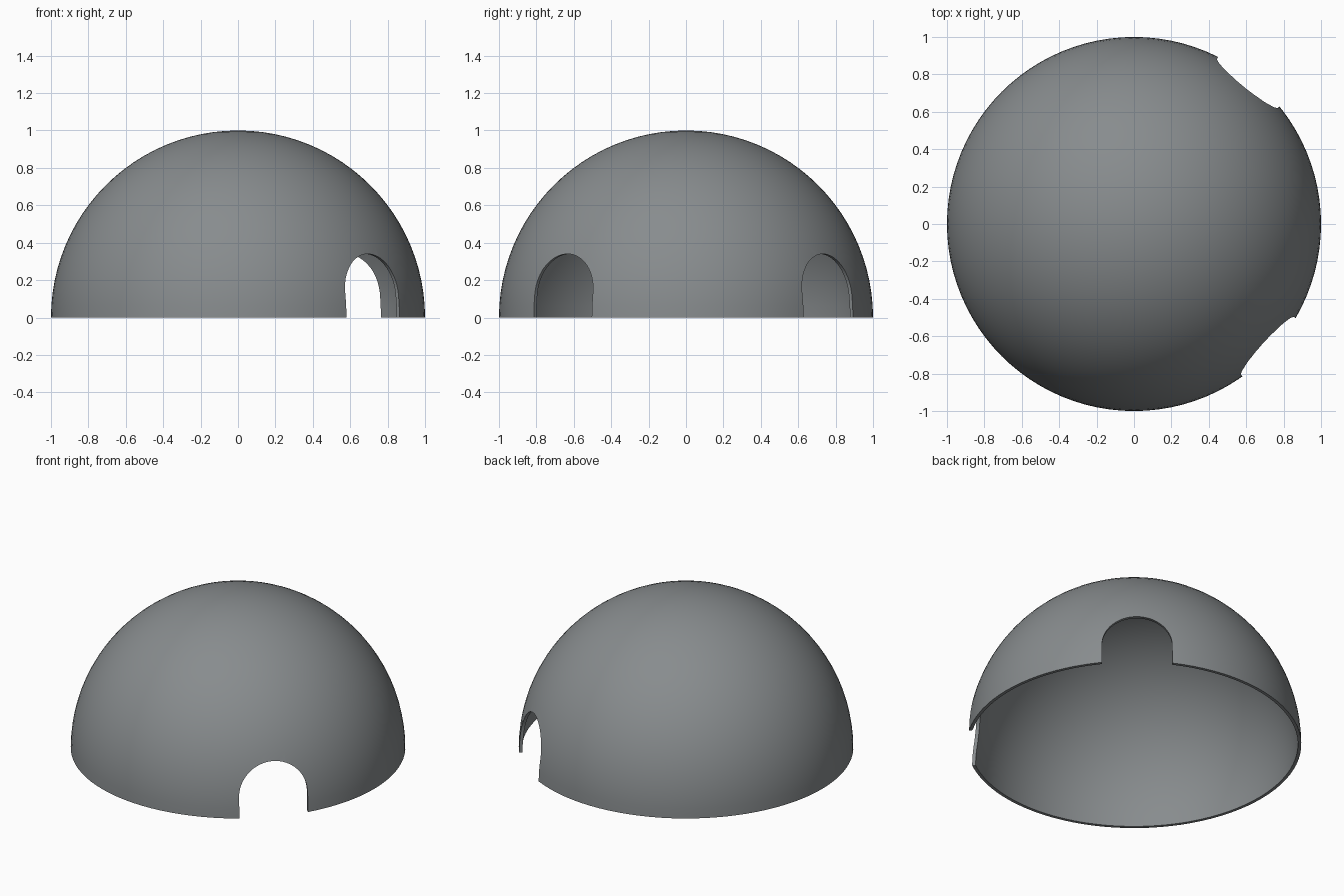
import bpy, bmesh, math
from mathutils import Matrix, Vector

if "Cube" in bpy.data.objects:
    bpy.data.objects.remove(bpy.data.objects["Cube"])

OUTER, THICK = 1.0, 0.02
SEGMENTS, RINGS = 96, 24
DOOR_R, DOOR_STRAIGHT = 0.21, 0.13

grey = bpy.data.materials.new("slate_grey")
grey.diffuse_color = (0.245, 0.262, 0.27, 1)
grey.use_nodes = True
grey.node_tree.nodes["Principled BSDF"].inputs["Base Color"].default_value = grey.diffuse_color


def make_object(name, bm):
    bmesh.ops.recalc_face_normals(bm, faces=bm.faces)
    mesh = bpy.data.meshes.new(name)
    bm.to_mesh(mesh)
    bm.free()
    obj = bpy.data.objects.new(name, mesh)
    bpy.context.collection.objects.link(obj)
    mesh.materials.append(grey)
    return obj


def make_dome():
    """Hollow half sphere: outer and inner arcs revolved, joined by a flat rim."""
    bm = bmesh.new()
    bases = []
    for r in (OUTER, OUTER - THICK):
        rings = []
        for i in range(RINGS):
            a = math.pi / 2 * i / RINGS
            rings.append([bm.verts.new((r * math.cos(a) * math.cos(t), r * math.cos(a) * math.sin(t), r * math.sin(a)))
                          for t in (math.tau * k / SEGMENTS for k in range(SEGMENTS))])
        pole = bm.verts.new((0, 0, r))
        for k in range(SEGMENTS):
            n = (k + 1) % SEGMENTS
            for lo, hi in zip(rings, rings[1:]):
                bm.faces.new((lo[k], lo[n], hi[n], hi[k]))
            bm.faces.new((rings[-1][k], rings[-1][n], pole))
        bases.append(rings[0])
    for k in range(SEGMENTS):
        n = (k + 1) % SEGMENTS
        bm.faces.new((bases[0][k], bases[1][k], bases[1][n], bases[0][n]))
    return make_object("dome_shell", bm)


def make_door_cutter(name, angle):
    """Round-topped doorway prism pointing outwards along the given angle."""
    bm = bmesh.new()
    outline = [(-DOOR_R, -0.1)]
    for i in range(33):
        a = math.pi * (1 - i / 32)
        outline.append((DOOR_R * math.cos(a), DOOR_STRAIGHT + DOOR_R * math.sin(a)))
    outline.append((DOOR_R, -0.1))
    face = bm.faces.new([bm.verts.new((0.6, y, z)) for y, z in outline])
    ext = bmesh.ops.extrude_face_region(bm, geom=[face])
    bmesh.ops.translate(bm, vec=Vector((0.6, 0, 0)),
                        verts=[v for v in ext["geom"] if isinstance(v, bmesh.types.BMVert)])
    bm.transform(Matrix.Rotation(math.radians(angle), 4, "Z"))
    cutter = make_object(name, bm)
    cutter.hide_render = True
    return cutter


dome = make_dome()
bpy.context.view_layer.objects.active = dome
dome.select_set(True)

# Two doorways cut through the shell
for name, angle in (("front_doorway_cutter", -42.4), ("back_doorway_cutter", 51.1)):
    cutter = make_door_cutter(name, angle)
    mod = dome.modifiers.new(name, "BOOLEAN")
    mod.operation, mod.solver, mod.object = "DIFFERENCE", "EXACT", cutter
    bpy.ops.object.modifier_apply(modifier=mod.name)
    bpy.data.objects.remove(cutter)

bpy.ops.object.shade_smooth_by_angle(angle=math.radians(30))
